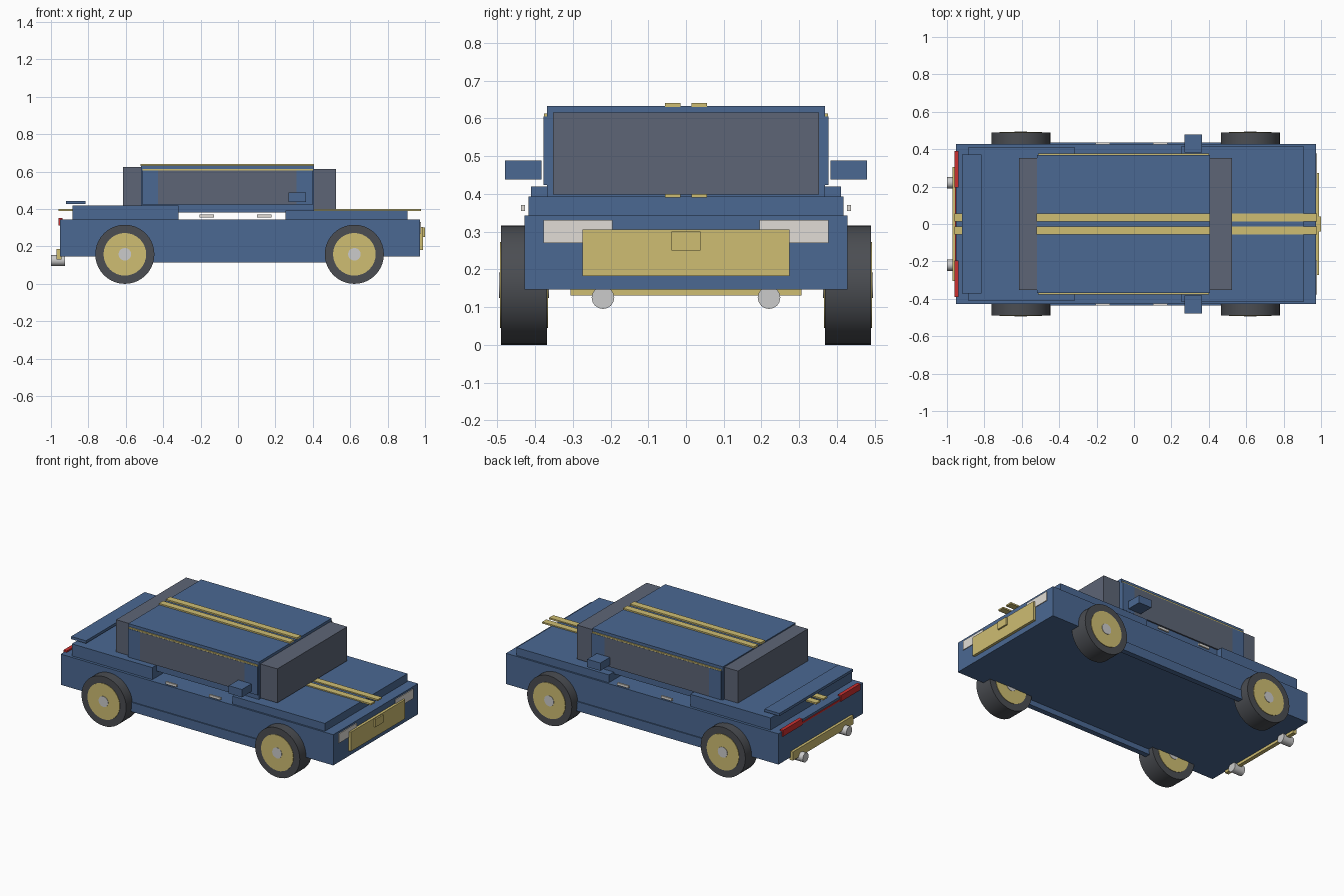
import bpy, bmesh, math
from mathutils import Matrix, Vector

if "Cube" in bpy.data.objects:
    bpy.data.objects.remove(bpy.data.objects["Cube"])


def material(name, r, g, b):
    m = bpy.data.materials.new(name)
    m.diffuse_color = (r, g, b, 1)
    m.use_nodes = True
    m.node_tree.nodes["Principled BSDF"].inputs["Base Color"].default_value = m.diffuse_color
    return m


BLUE = material("blue_paint", 0.07, 0.14, 0.29)
GOLD = material("gold_trim", 0.62, 0.51, 0.17)
GLASS = material("tinted_glass", 0.11, 0.13, 0.18)
RUBBER = material("rubber", 0.07, 0.075, 0.085)
CHROME = material("chrome", 0.68, 0.68, 0.70)
LAMP = material("lamp_white", 0.75, 0.72, 0.67)
RED = material("lamp_red", 0.6, 0.03, 0.03)


def finish(name, bm, mat):
    me = bpy.data.meshes.new(name)
    bm.to_mesh(me)
    bm.free()
    me.materials.append(mat)
    ob = bpy.data.objects.new(name, me)
    bpy.context.collection.objects.link(ob)
    return ob


def box(name, mat, x, y, z):
    """Box given by its (min, max) range on each axis."""
    bm = bmesh.new()
    size = [r[1] - r[0] for r in (x, y, z)]
    mid = Vector([(r[0] + r[1]) / 2 for r in (x, y, z)])
    bmesh.ops.create_cube(bm, size=1, matrix=Matrix.Translation(mid) @ Matrix.Diagonal((*size, 1)))
    return finish(name, bm, mat)


def wide(name, mat, x, half, z):
    """Box centred across the car."""
    return box(name, mat, x, (-half, half), z)


def pair(name, mat, x, y, z):
    """The same box on both sides of the car."""
    box(name + "_left", mat, x, y, z)
    box(name + "_right", mat, x, (-y[1], -y[0]), z)


def cylinder(name, mat, center, radius, length, axis, sides=32):
    bm = bmesh.new()
    turn = Matrix.Rotation(math.pi / 2, 4, 'Y' if axis == 'X' else 'X')
    bmesh.ops.create_cone(bm, cap_ends=True, segments=sides, radius1=radius, radius2=radius,
                          depth=length, matrix=Matrix.Translation(center) @ turn)
    ob = finish(name, bm, mat)
    bpy.ops.object.select_all(action='DESELECT')
    bpy.context.view_layer.objects.active = ob
    ob.select_set(True)
    bpy.ops.object.shade_smooth_by_angle(angle=math.radians(35))
    return ob


# Body shell
wide("lower_body", BLUE, (-0.953, 0.973), 0.428, (0.147, 0.343))
wide("hood", BLUE, (0.253, 0.906), 0.417, (0.343, 0.393))
wide("rear_deck", BLUE, (-0.886, -0.318), 0.411, (0.343, 0.42))
wide("spoiler", BLUE, (-0.92, -0.815), 0.371, (0.426, 0.443))
pair("side_sill", BLUE, (-0.47, 0.49), (0.40, 0.435), (0.113, 0.173))

# Cabin, windows and pillars
wide("cabin", BLUE, (-0.518, 0.405), 0.368, (0.382, 0.632))
wide("windshield", GLASS, (0.40, 0.525), 0.353, (0.398, 0.615))
wide("rear_window", GLASS, (-0.614, -0.515), 0.353, (0.41, 0.625))
pair("side_window", GLASS, (-0.43, 0.315), (0.36, 0.377), (0.423, 0.605))
pair("rear_pillar", BLUE, (-0.513, -0.428), (0.36, 0.378), (0.423, 0.605))
pair("front_pillar", BLUE, (0.312, 0.402), (0.36, 0.378), (0.423, 0.605))
pair("roof_trim", GOLD, (-0.51, 0.40), (0.36, 0.376), (0.603, 0.613))

# Racing stripes
pair("body_stripe", GOLD, (-0.96, 0.978), (0.014, 0.056), (0.39, 0.40))
pair("roof_stripe", GOLD, (-0.52, 0.406), (0.014, 0.056), (0.63, 0.641))

# Side details
pair("mirror", BLUE, (0.27, 0.363), (0.383, 0.479), (0.438, 0.488))
pair("rear_door_handle", LAMP, (-0.205, -0.128), (0.426, 0.437), (0.355, 0.37))
pair("front_door_handle", LAMP, (0.102, 0.18), (0.426, 0.437), (0.355, 0.37))

# Front end
wide("grille", GOLD, (0.965, 0.99), 0.274, (0.182, 0.305))
wide("nose_plate", GOLD, (0.98, 1.0), 0.039, (0.25, 0.30))
pair("headlight", LAMP, (0.955, 0.978), (0.195, 0.377), (0.27, 0.33))

# Rear end
pair("taillight", RED, (-0.96, -0.937), (0.195, 0.39), (0.313, 0.353))
wide("rear_light_bar", RED, (-0.957, -0.945), 0.20, (0.317, 0.328))
wide("rear_bumper", GOLD, (-0.97, -0.945), 0.306, (0.13, 0.185))
for side, s in (("left", 1), ("right", -1)):
    cylinder("exhaust_" + side, CHROME, (-0.962, s * 0.22, 0.125), 0.03, 0.076, 'X', 16)

# Wheels
for end, x in (("rear", -0.605), ("front", 0.622)):
    for side, s in (("left", 1), ("right", -1)):
        tag = f"{end}_{side}"
        c = (x, s * 0.429, 0.158)
        cylinder("tyre_" + tag, RUBBER, c, 0.158, 0.122, 'Y', 40)
        cylinder("rim_" + tag, GOLD, c, 0.114, 0.128, 'Y', 32)
        cylinder("hub_" + tag, CHROME, c, 0.034, 0.133, 'Y', 16)
